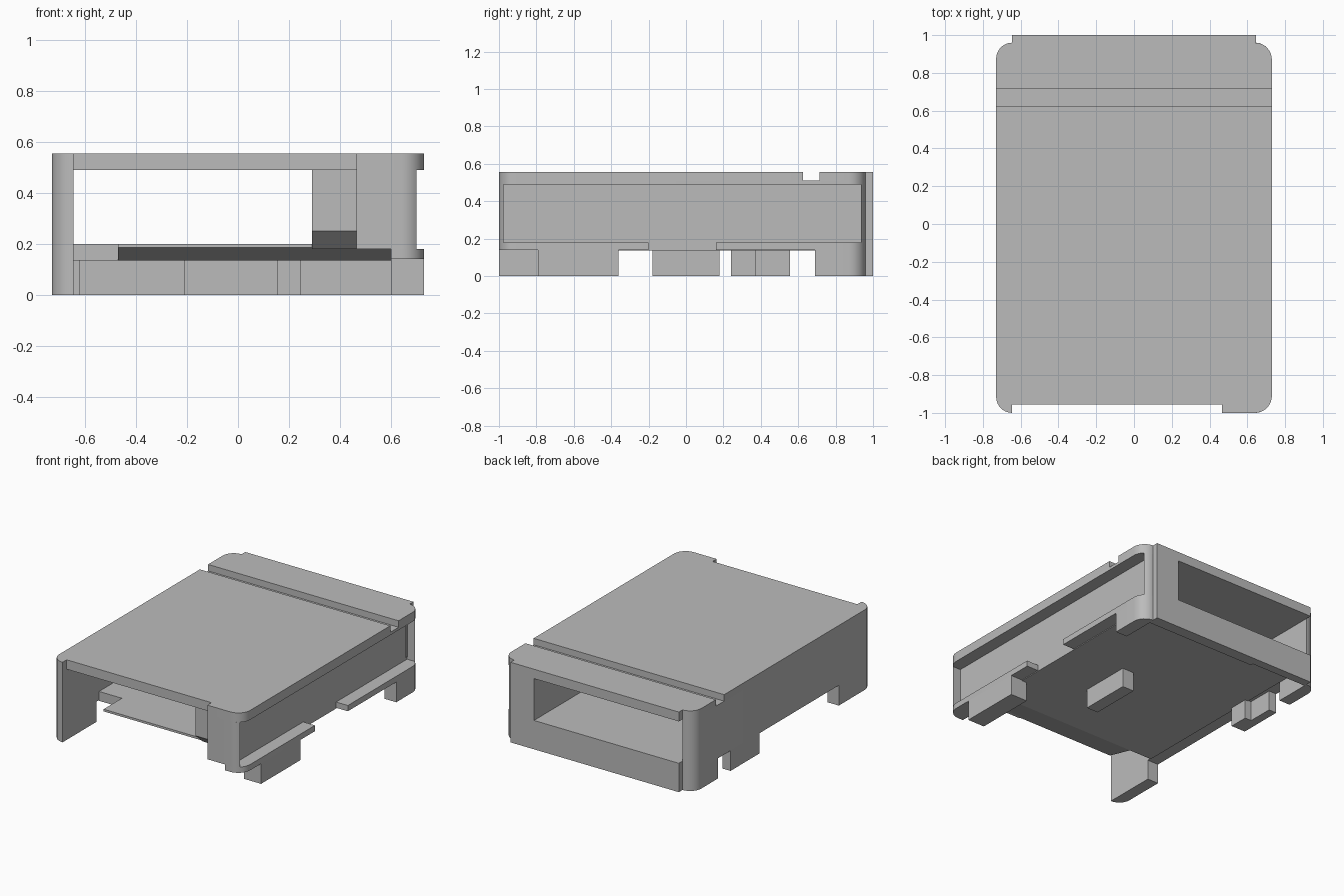
import bpy, bmesh, math
from mathutils import Vector

cube = bpy.data.objects.get("Cube")
if cube:
    bpy.data.objects.remove(cube, do_unlink=True)

grey = bpy.data.materials.new("plain grey")
grey.use_nodes = True
COLOR = (0.5, 0.5, 0.5, 1)
grey.diffuse_color = COLOR
grey.node_tree.nodes["Principled BSDF"].inputs["Base Color"].default_value = COLOR

W, R = 0.73, 0.09      # half width, corner radius
IN = W - R             # inner face of the side walls
BODY = 0.96            # back of the body behind the rounded corners


def rounded(points, steps=8):
    """Outline from (x, y) or (x, y, radius) corners."""
    out = []
    n = len(points)
    for i, p in enumerate(points):
        here = Vector(p[:2])
        if len(p) == 2:
            out.append(here)
            continue
        a = (Vector(points[i - 1][:2]) - here).normalized()
        b = (Vector(points[(i + 1) % n][:2]) - here).normalized()
        centre = here + p[2] * (a + b)
        for k in range(steps + 1):
            t = math.pi / 2 * k / steps
            out.append(centre - p[2] * (b * math.cos(t) + a * math.sin(t)))
    return out


def arc(cx, cy, start, end, steps=6):
    angles = [math.radians(start + (end - start) * k / steps) for k in range(steps + 1)]
    return [(cx + R * math.cos(t), cy + R * math.sin(t)) for t in angles]


def prism(name, points, low, high, axis="z"):
    """Extrude an outline in xy along z, or a profile in yz along x."""
    bm = bmesh.new()
    place = (lambda p, h: (p[0], p[1], h)) if axis == "z" else (lambda p, h: (h, p[0], p[1]))
    face = bm.faces.new([bm.verts.new(place(p, low)) for p in rounded(points)])
    top = bmesh.ops.extrude_face_region(bm, geom=[face])["geom"]
    shift = place((0, 0), high - low)
    bmesh.ops.translate(bm, vec=shift, verts=[v for v in top if isinstance(v, bmesh.types.BMVert)])
    bmesh.ops.recalc_face_normals(bm, faces=bm.faces)
    mesh = bpy.data.meshes.new(name)
    bm.to_mesh(mesh)
    bm.free()
    mesh.materials.append(grey)
    ob = bpy.data.objects.new(name, mesh)
    bpy.context.collection.objects.link(ob)
    bpy.context.view_layer.objects.active = ob
    bpy.ops.object.select_all(action="DESELECT")
    ob.select_set(True)
    bpy.ops.object.shade_smooth_by_angle(angle=math.radians(30))
    return ob


def box(name, x0, x1, y0, y1, z0, z1):
    return prism(name, [(x0, y0), (x1, y0), (x1, y1), (x0, y1)], z0, z1)


# Top slab with a groove across it near the back
front_edge = [(-W, -1, 0.085), (-0.645, -1), (-0.645, -0.955),
              (0.465, -0.955), (0.465, -1), (W, -1, R)]
back_edge = [(W, BODY, R), (0.645, BODY), (0.645, 1), (-0.645, 1),
             (-0.645, BODY), (-W, BODY, 0.085)]
prism("top_slab", front_edge + back_edge, 0.49, 0.51)
prism("top_cover_front", front_edge + [(W, 0.625), (-W, 0.625)], 0.51, 0.555)
prism("top_cover_back", [(-W, 0.715), (W, 0.715)] + back_edge, 0.51, 0.555)

# Closed side wall and its feet
prism("solid_side_wall", [(-W, -1, 0.085), (-0.645, -1), (-0.645, BODY), (-W, BODY, 0.085)],
      0.14, 0.49)
prism("solid_side_front_foot", [(-W, -1, 0.085), (-0.645, -1), (-0.645, -0.63), (-W, -0.63)],
      0, 0.14)
prism("solid_side_back_foot", [(-W, 0.69), (-0.645, 0.69), (-0.645, BODY), (-W, BODY, 0.085)],
      0, 0.14)
box("solid_side_thin_foot", -W, -0.67, 0.375, 0.555, 0, 0.14)
box("solid_side_thick_foot", -W, -0.62, 0.24, 0.375, 0, 0.14)

# Recessed side: deep panel with rounded slivers at both ends
prism("recessed_side_panel",
      [(0.465, -1)] + [tuple(p) for p in arc(IN, -1 + R, -90, -48)]
      + [(IN, -0.977), (IN, 0.937)]
      + [tuple(p) for p in arc(IN, BODY - R, 48, 90)] + [(0.465, BODY)],
      0.18, 0.49)
prism("front_flange", [(0.6, -1), (W, -1, R), (W, -0.2), (0.6, -0.2)], 0.14, 0.18)
box("back_flange", 0.6, W, 0.16, 0.8, 0.14, 0.18)
prism("recessed_side_back_foot", [(IN, 0.69), (W, 0.69), (W, BODY, R), (IN, BODY)], 0, 0.18)
box("recessed_side_front_foot", 0.6, W, -0.79, -0.36, 0, 0.14)

# Back frame around the window
box("back_sill", -0.645, 0.645, 0.94, 1, 0, 0.2)
box("back_sill_pad", -0.21, 0.645, 0.92, 0.94, 0, 0.135)
box("back_jamb", 0.465, 0.645, 0.92, 1, 0.2, 0.49)

# Floor, tapered tongue, inner block and middle foot
box("floor", -0.645, IN, -0.6, 0.94, 0.135, 0.2)
prism("floor_tongue", [(-0.6, 0.135), (-0.8, 0.185), (-0.8, 0.2), (-0.6, 0.2)],
      -0.47, 0.6, "x")
prism("inner_block", [(-0.88, 0.25), (-0.88, 0.49), (-0.6, 0.49), (-0.6, 0.18), (-0.8, 0.18)],
      0.29, 0.465, "x")
box("middle_foot", 0.155, 0.245, -0.18, 0.18, 0, 0.135)
